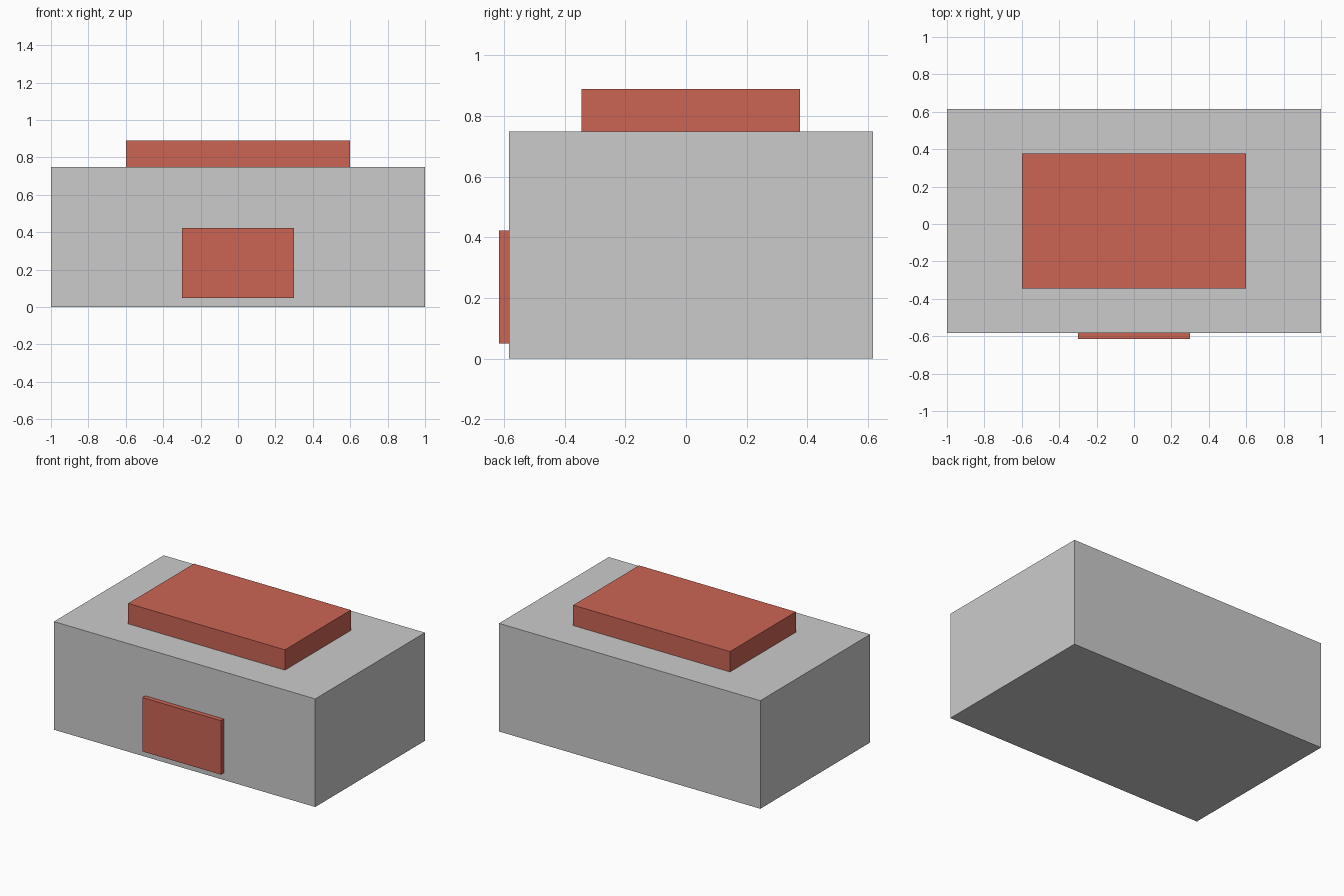
import bpy

if "Cube" in bpy.data.objects:
    bpy.data.objects.remove(bpy.data.objects["Cube"])

red = bpy.data.materials.new("red")
red.diffuse_color = (0.6, 0.13, 0.09, 1)
red.use_nodes = True
red.node_tree.nodes["Principled BSDF"].inputs["Base Color"].default_value = red.diffuse_color


def box(name, x, y, z, material=None):
    """Box spanning the (min, max) ranges x, y and z."""
    bpy.ops.mesh.primitive_cube_add(size=1, location=[(a + b) / 2 for a, b in (x, y, z)])
    obj = bpy.context.object
    obj.name = name
    obj.scale = [b - a for a, b in (x, y, z)]
    bpy.ops.object.transform_apply(location=False, rotation=False, scale=True)
    if material:
        obj.data.materials.append(material)
    return obj


# Main block
box("body", (-1, 1), (-0.584, 0.616), (0, 0.748))

# Raised slab centred on the body's top
box("top_slab", (-0.6, 0.6), (-0.344, 0.376), (0.748, 0.889), red)

# Thin panel low on the front face
box("front_panel", (-0.3, 0.3), (-0.616, -0.584), (0.049, 0.422), red)
